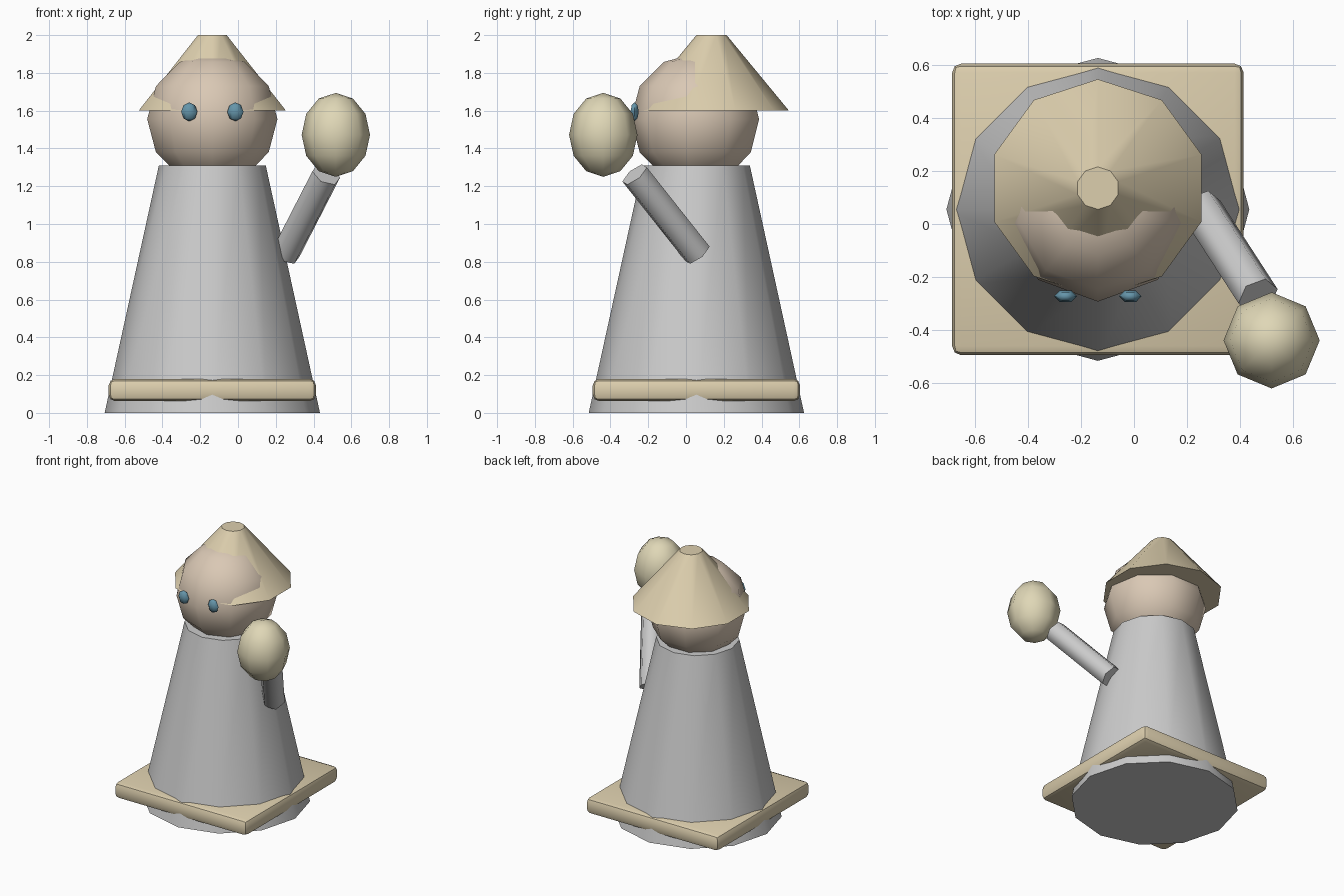
import bpy, bmesh
from math import sin, cos, pi, radians
from mathutils import Vector, Matrix

if "Cube" in bpy.data.objects:
    bpy.data.objects.remove(bpy.data.objects["Cube"])

CX, CY = -0.136, 0.055


def paint(name, rgb):
    m = bpy.data.materials.new(name)
    m.diffuse_color = (*rgb, 1)
    m.use_nodes = True
    m.node_tree.nodes["Principled BSDF"].inputs["Base Color"].default_value = m.diffuse_color
    return m


def finish(bm, name, mat=None, angle=50):
    bmesh.ops.recalc_face_normals(bm, faces=bm.faces)
    me = bpy.data.meshes.new(name)
    bm.to_mesh(me)
    bm.free()
    ob = bpy.data.objects.new(name, me)
    bpy.context.collection.objects.link(ob)
    if mat:
        me.materials.append(mat)
    bpy.ops.object.select_all(action='DESELECT')
    ob.select_set(True)
    bpy.context.view_layer.objects.active = ob
    bpy.ops.object.shade_smooth_by_angle(angle=radians(angle))
    return ob


def lathe(name, profile, sides, start, matrix, mat=None, angle=50):
    """Spin (radius, z) points round z; zero radius is a pole, open ends are capped."""
    bm = bmesh.new()
    rings = []
    for r, z in profile:
        n = sides if r > 1e-6 else 1
        rings.append([bm.verts.new((r * cos(start + 2 * pi * i / sides),
                                    r * sin(start + 2 * pi * i / sides), z)) for i in range(n)])
    for a, b in zip(rings, rings[1:]):
        for i in range(sides):
            j = (i + 1) % sides
            quad = [a[i % len(a)], a[j % len(a)], b[j % len(b)], b[i % len(b)]]
            bm.faces.new(list(dict.fromkeys(quad)))
    for ring in (rings[0], rings[-1]):
        if len(ring) > 1:
            bm.faces.new(ring)
    bm.transform(matrix)
    return finish(bm, name, mat, angle)


def ball(name, centre, radii, sides, rings, start, mat):
    prof = [(sin(pi * k / rings), -cos(pi * k / rings)) for k in range(rings + 1)]
    prof[0], prof[-1] = (0, -1), (0, 1)
    m = Matrix.Translation(centre) @ Matrix.Diagonal((*radii, 1))
    return lathe(name, prof, sides, start, m, mat, 65)


straw = paint("straw", (0.72, 0.62, 0.42))
skin = paint("skin", (0.70, 0.58, 0.46))
pale = paint("pale_straw", (0.74, 0.68, 0.47))
blue = paint("eye_blue", (0.13, 0.30, 0.40))

# Robe body
lathe("body", [(0.57, 0), (0.283, 1.31)], 12, 0, Matrix.Translation((CX, CY, 0)))

# Square plate round the hem
bm = bmesh.new()
bmesh.ops.create_cube(bm, size=1, matrix=Matrix.Translation((CX, CY, 0.121))
                      @ Matrix.Diagonal((1.098, 1.098, 0.118, 1)))
bmesh.ops.bevel(bm, geom=bm.edges[:], offset=0.035, segments=2, profile=0.5, affect='EDGES')
finish(bm, "hem_plate", straw, 30)

# Head and hat
ball("head", (CX, 0.058, 1.555), (0.35, 0.35, 0.35), 9, 6, -pi / 2, skin)
lathe("hat", [(0.41, 1.6), (0.08, 2.0)], 10, pi / 2,
      Matrix.Translation((CX, 0.135, 0)), straw)

# Eyes
for side, s in (("left", -1), ("right", 1)):
    ball(side + "_eye", (CX + s * 0.122, -0.272, 1.594), (0.043, 0.025, 0.05), 6, 4, 0, blue)

# Raised arm, six-sided, with its ball hand
a, b = Vector((0.252, 0.06, 0.843)), Vector((0.467, -0.272, 1.262))
w = (b - a).normalized()
u = Vector((0.143, 0.053, -0.032))
u = (u - w * u.dot(w)).normalized()
v = w.cross(u)
frame = Matrix((u, v, w)).transposed().to_4x4()
lathe("arm", [(0.08, 0), (0.08, (b - a).length)], 6, 0,
      Matrix.Translation(a) @ frame, None, 65)
ball("hand", (0.518, -0.438, 1.472), (0.181, 0.181, 0.222), 8, 6, 0, pale)
